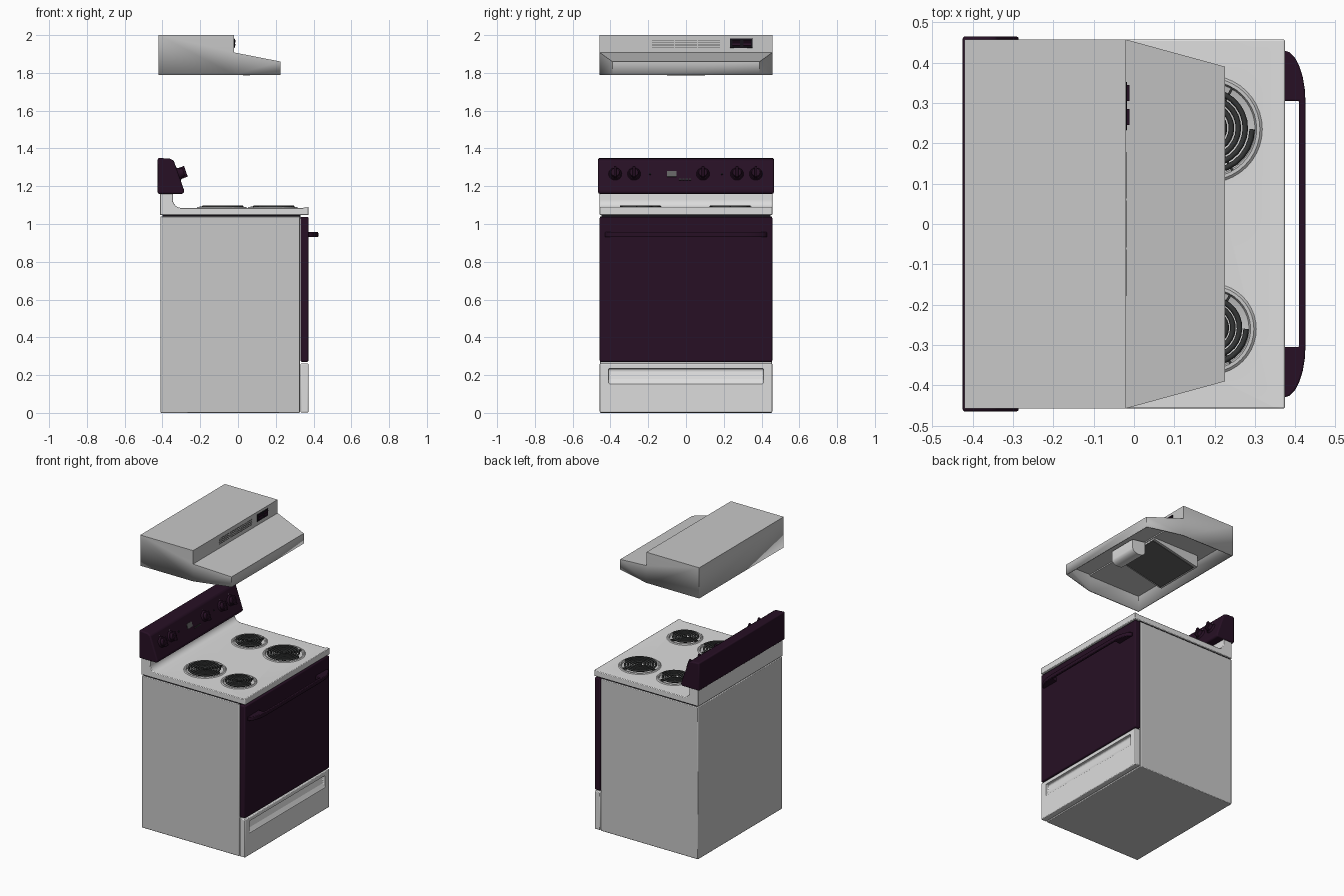
import bpy, bmesh, math
from mathutils import Vector, Matrix

if "Cube" in bpy.data.objects:
    bpy.data.objects.remove(bpy.data.objects["Cube"])


def material(name, r, g, b):
    m = bpy.data.materials.new(name)
    m.use_nodes = True
    m.diffuse_color = (r, g, b, 1)
    m.node_tree.nodes["Principled BSDF"].inputs["Base Color"].default_value = (r, g, b, 1)
    return m


GREY = material("steel grey", .58, .58, .58)
WHITE = material("pale enamel", .72, .72, .72)
PLUM = material("dark plum", .02, .005, .018)
COIL = material("coil charcoal", .035, .037, .037)
FILTER = material("filter grey", .12, .12, .12)
DARK = material("near black", .008, .006, .01)


def finish(name, bm, mat, bevel=0, segments=2):
    bmesh.ops.recalc_face_normals(bm, faces=bm.faces)
    me = bpy.data.meshes.new(name)
    bm.to_mesh(me)
    bm.free()
    ob = bpy.data.objects.new(name, me)
    bpy.context.collection.objects.link(ob)
    me.materials.append(mat)
    if bevel:
        mod = ob.modifiers.new("Bevel", 'BEVEL')
        mod.width, mod.segments, mod.limit_method = bevel, segments, 'ANGLE'
    return ob


def box(name, x, y, z, mat, bevel=0):
    return prism(name, [(x[0], z[0]), (x[1], z[0]), (x[1], z[1]), (x[0], z[1])], y, mat, bevel)


def prism(name, outline, span, mat, bevel=0, segments=2, axis='y'):
    """Extrude an outline, in xz along y or in xy along z."""
    bm = bmesh.new()
    place = (lambda a, b, t: (a, t, b)) if axis == 'y' else (lambda a, b, t: (a, b, t))
    low, high = [[bm.verts.new(place(a, b, t)) for a, b in outline] for t in span]
    bm.faces.new(low)
    bm.faces.new(high[::-1])
    for i in range(len(outline)):
        j = (i + 1) % len(outline)
        bm.faces.new((low[i], low[j], high[j], high[i]))
    return finish(name, bm, mat, bevel, segments)


def lathe(name, profile, centre, mat, steps=40):
    bm = bmesh.new()
    vs = [bm.verts.new((r, 0, z)) for r, z in profile]
    es = [bm.edges.new(p) for p in zip(vs, vs[1:])]
    bmesh.ops.spin(bm, geom=vs + es, axis=(0, 0, 1), cent=(0, 0, 0),
                   angle=math.tau, steps=steps)
    bmesh.ops.remove_doubles(bm, verts=bm.verts, dist=1e-4)
    ob = finish(name, bm, mat)
    ob.location = centre
    return ob


def cut(ob, cutter):
    mod = ob.modifiers.new("Cut", 'BOOLEAN')
    mod.operation, mod.object = 'DIFFERENCE', cutter
    cutter.hide_render = True
    cutter.hide_viewport = True


# Cabinet, door and drawer
box("cabinet", (-.41, .327), (-.456, .456), (0, 1.04), GREY, .004)
box("cooktop_gap", (-.4, .33), (-.448, .448), (1.03, 1.05), DARK)
box("oven_door", (.331, .373), (-.457, .457), (.27, 1.038), PLUM, .007)
drawer = box("storage_drawer", (.331, .373), (-.457, .457), (.002, .262), WHITE, .005)
scoop = prism("drawer_scoop_cutter", [(.4, .236), (.352, .234), (.348, .222), (.358, .18),
              (.373, .152), (.4, .14)], (-.41, .41), WHITE, .012, 4)
cut(drawer, scoop)

# Door handle: curved brackets joined by a slim bar
arc = [(.425 - .053 * (1 - math.cos(t * math.pi / 12)), .3 + .13 * math.sin(t * math.pi / 12))
       for t in range(7)]
outline = [(.37, .305), (.409, .305), (.409, -.305), (.37, -.305)]
outline += [(x, -y) for x, y in arc[::-1]] + arc
prism("door_handle", outline, (.93, .957), PLUM, .004, axis='z')

# Cooktop that sweeps up into a splashback
sweep = [(-.3 - .045 * math.sin(a * math.pi / 12), 1.13 - .045 * math.cos(a * math.pi / 12))
         for a in range(7)]
cooktop = prism("cooktop", [(-.413, 1.047), (.374, 1.047), (.374, 1.09), (.36, 1.09),
                (.345, 1.085)] + sweep + [(-.345, 1.19), (-.413, 1.19)],
                (-.457, .457), WHITE, .004)

# Burners: sunken bowl, spiral coil and three supports
burners = [("front_left", .185, .235, .115), ("back_right", -.085, -.235, .115),
           ("front_right", .19, -.26, .095), ("back_left", -.095, .26, .095)]
for label, x, y, r in burners:
    hole = lathe(label + "_hole_cutter", [(0, 1.062), (r + .006, 1.062), (r + .006, 1.12), (0, 1.12)],
                 (x, y, 0), WHITE)
    cut(cooktop, hole)
    lathe(label + "_drip_bowl", [(0, 1.064), (r * .6, 1.066), (r, 1.08), (r + .004, 1.09),
          (r + .012, 1.09), (r + .018, 1.085)], (x, y, 0), GREY)
    turns = 5 if r > .1 else 4
    n = turns * 28
    cu = bpy.data.curves.new(label + "_coil", 'CURVE')
    cu.dimensions, cu.bevel_depth, cu.bevel_resolution = '3D', .0068, 1
    cu.use_fill_caps = True
    sp = cu.splines.new('POLY')
    sp.points.add(n)
    for i, p in enumerate(sp.points):
        a = math.tau * turns * i / n
        rad = .022 + (r - .029) * i / n
        p.co = (rad * math.cos(a), rad * math.sin(a), 1.093, 1)
    cu.materials.append(COIL)
    ob = bpy.data.objects.new(label + "_coil", cu)
    ob.location = (x, y, 0)
    bpy.context.collection.objects.link(ob)
    lathe(label + "_coil_hub", [(0, 1.097), (.014, 1.097), (.014, 1.085), (0, 1.085)],
          (x, y, 0), COIL, 16)
    for k in range(3):
        bar = box(label + "_support", (.01, r + .004), (-.003, .003), (1.078, 1.092), COIL)
        bar.location = (x, y, 0)
        bar.rotation_euler.z = math.radians(60 + 120 * k)

# Control panel
prism("control_panel", [(-.425, 1.16), (-.29, 1.16), (-.284, 1.175), (-.34, 1.335),
      (-.36, 1.346), (-.425, 1.35)], (-.465, .465), PLUM, .008, 3)
normal = Vector((.16, 0, .056)).normalized()
tilt = Matrix((Vector((0, 1, 0)), normal.cross(Vector((0, 1, 0))), normal)).transposed()


def on_panel(ob, y, z=1.265):
    """Stand an object on the sloping panel: its z points outward, its x along y."""
    ob.matrix_world = Matrix.Translation((-.284 - (z - 1.175) * .35, y, z)) @ tilt.to_4x4()


for y in (-.375, -.275, .09, .27, .37):
    on_panel(lathe("knob_skirt", [(0, .012), (.03, .012), (.035, 0), (0, 0)], (0, 0, 0), PLUM, 28), y)
    on_panel(lathe("knob_body", [(0, .03), (.022, .03), (.026, .01), (0, .01)], (0, 0, 0), PLUM, 28), y)
    on_panel(box("knob_grip", (-.007, .007), (-.03, .03), (.01, .042), PLUM, .003), y)
    on_panel(box("knob_mark", (-.002, .002), (.036, .041), (0, .001), GREY), y, 1.268)
on_panel(box("clock_display", (-.026, .026), (-.016, .016), (0, .003), FILTER), -.075)
for i in range(4):
    on_panel(box("clock_button", (-.006, .006), (-.004, .004), (0, .004), COIL), -.03 + i * .017, 1.235)
for y in (-.19, .19):
    on_panel(lathe("indicator_lamp", [(0, .005), (.005, .004), (.006, 0)], (0, 0, 0), DARK, 12), y)

# Range hood: open-bottomed shell with a tapered front
bm = bmesh.new()
section = [(-.42, .457, 1.79), (-.42, .457, 2), (-.02, .457, 2), (-.02, .457, 1.908),
           (.225, .39, 1.86), (.225, .39, 1.79), (-.02, .457, 1.79)]
left = [bm.verts.new(p) for p in section]
right = [bm.verts.new((x, -y, z)) for x, y, z in section]
for i in range(5):
    bm.faces.new((left[i], left[i + 1], right[i + 1], right[i]))
for side in (left, right):
    bm.faces.new((side[0], side[1], side[2], side[3], side[6]))
    bm.faces.new((side[6], side[3], side[4], side[5]))
hood = finish("hood_shell", bm, GREY)
mod = hood.modifiers.new("Thickness", 'SOLIDIFY')
mod.thickness, mod.offset = .01, -1

# Hood interior: ceiling, sloping filter box and lamp cover
box("hood_ceiling", (-.412, -.015), (-.449, .449), (1.895, 1.903), GREY)
prism("filter_housing", [(-.02, 1.897), (-.37, 1.897), (-.37, 1.815), (-.35, 1.815), (-.02, 1.885)],
      (-.175, .175), GREY)
prism("grease_filter", [(-.02, 1.884), (-.35, 1.814), (-.35, 1.809), (-.02, 1.879)],
      (-.16, .16), FILTER)
lens = [(.045 + .05 * math.cos(a * math.pi / 8), 1.815 - .03 * math.sin(a * math.pi / 8))
        for a in range(9)]
prism("lamp_cover", [(-.005, 1.89), (.095, 1.875)] + lens, (-.1, .1), WHITE)

# Hood front: vent slots and switch plate
for row in range(4):
    for col in (-.121, 0, .121):
        z = 1.934 + row * .0115
        box("vent_slot", (-.021, -.0185), (col - .058, col + .058), (z, z + .004), FILTER)
box("switch_plate", (-.022, -.017), (.232, .352), (1.932, 1.982), DARK, .002)
for y in (.265, .325):
    prism("rocker_switch", [(-.019, 1.943), (-.012, 1.945), (-.016, 1.957), (-.011, 1.97),
          (-.019, 1.972)], (y - .02, y + .02), PLUM)

# Smooth shading with crisp edges
bpy.ops.object.select_all(action='DESELECT')
for ob in bpy.context.collection.objects:
    if ob.type == 'MESH' and not ob.hide_viewport:
        ob.select_set(True)
        bpy.context.view_layer.objects.active = ob
bpy.ops.object.shade_smooth_by_angle(angle=math.radians(32))
